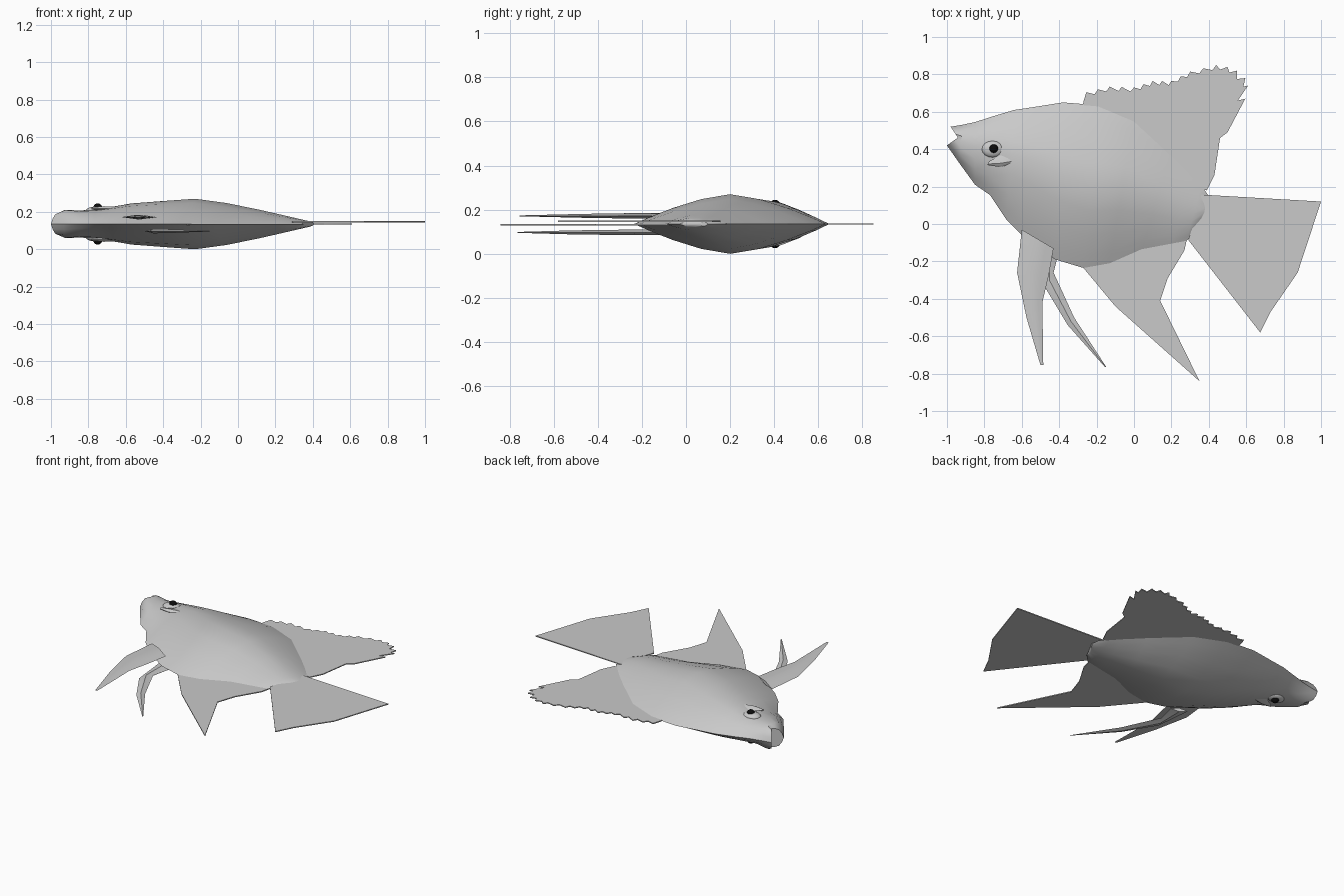
import bpy, bmesh, math
from mathutils import Vector

cube = bpy.data.objects.get("Cube")
if cube:
    bpy.data.objects.remove(cube, do_unlink=True)

MID = 0.135  # height of the plane of symmetry of the fish lying on its side


def material(name, value):
    m = bpy.data.materials.new(name)
    m.use_nodes = True
    colour = (value, value, value, 1)
    m.diffuse_color = colour
    m.node_tree.nodes["Principled BSDF"].inputs["Base Color"].default_value = colour
    return m


grey = material("soft grey", 0.588)
black = material("black", 0.004)


def finish(name, bm, mat, angle=35):
    bmesh.ops.recalc_face_normals(bm, faces=bm.faces)
    mesh = bpy.data.meshes.new(name)
    bm.to_mesh(mesh)
    bm.free()
    mesh.materials.append(mat)
    obj = bpy.data.objects.new(name, mesh)
    bpy.context.collection.objects.link(obj)
    bpy.ops.object.select_all(action="DESELECT")
    obj.select_set(True)
    bpy.context.view_layer.objects.active = obj
    bpy.ops.object.shade_smooth_by_angle(angle=math.radians(angle))
    return obj


def loft(name, stations, z=MID, steps=(-1, -.85, -.6, -.3, 0, .3, .6, .85, 1)):
    """Skin lens sections; station = (low edge, high edge, half thickness, ridge, power, bend)."""
    bm = bmesh.new()
    rings = []
    for a, b, h, ridge, power, bend in stations:
        a, b = Vector(a), Vector(b)
        upper, lower = [], []
        for u in steps:
            p = a.lerp(b, ridge + u * (ridge if u < 0 else 1 - ridge))
            p.x += bend * (1 - abs(u))
            dz = h * (1 - abs(u) ** power)
            upper.append((p.x, p.y, z + dz))
            lower.append((p.x, p.y, z - dz))
        rings.append([bm.verts.new(c) for c in upper + lower[-2:0:-1]])
    n = len(rings[0])
    for r, s in zip(rings, rings[1:]):
        for i in range(n):
            j = (i + 1) % n
            bm.faces.new((r[i], r[j], s[j], s[i]))
    # close both ends with strips between the two sides
    half = len(steps) - 1
    for r in (rings[0], rings[-1]):
        for i in range(half):
            quad = [r[i], r[i + 1], r[(n - i - 1) % n], r[(n - i) % n]]
            bm.faces.new(list(dict.fromkeys(quad)))
    return finish(name, bm, grey)


def plate(name, outline, z=MID, thick=0.006):
    bm = bmesh.new()
    face = bm.faces.new([bm.verts.new((x, y, z - thick / 2)) for x, y in outline])
    top = bmesh.ops.extrude_face_region(bm, geom=[face])["geom"]
    moved = [v for v in top if isinstance(v, bmesh.types.BMVert)]
    bmesh.ops.translate(bm, verts=moved, vec=(0, 0, thick))
    return finish(name, bm, grey)


def ball(name, centre, size, mat):
    bm = bmesh.new()
    bmesh.ops.create_uvsphere(bm, u_segments=16, v_segments=10, radius=1)
    bmesh.ops.scale(bm, verts=bm.verts, vec=size)
    bmesh.ops.translate(bm, verts=bm.verts, vec=centre)
    return finish(name, bm, mat, 60)


# body from the notched mouth to the tail root
loft("body", [
    ((-1, .42), (-.98, .52), .06, .42, 4, .05),
    ((-.93, .32), (-.92, .53), .076, .6, 3, 0),
    ((-.85, .21), (-.85, .545), .072, .6, 2.4, 0),
    ((-.77, .155), (-.75, .577), .078, .6, 2, 0),
    ((-.68, .02), (-.64, .61), .095, .6, 1.8, 0),
    ((-.6, -.06), (-.55, .623), .11, .6, 1.7, 0),
    ((-.42, -.19), (-.38, .65), .123, .54, 1.6, 0),
    ((-.27, -.235), (-.19, .635), .135, .5, 1.5, 0),
    ((-.13, -.21), (0, .555), .112, .53, 1.5, 0),
    ((.04, -.135), (.2, .37), .074, .53, 1.6, 0),
    ((.2, -.105), (.31, .26), .044, .5, 1.8, 0),
    ((.28, -.09), (.36, .205), .029, .5, 2, 0),
    ((.34, -.03), (.4, .15), .017, .5, 2, 0),
    ((.385, .06), (.405, .1), .01, .5, 2, 0),
])

# dorsal fin with a toothed edge
edge = [Vector(p) for p in ((-.255, .705), (-.13, .735), (0, .73), (.1, .765),
                            (.2, .765), (.3, .815), (.44, .85))]
dorsal = [(-.28, .6), (-.27, .655)]
for p, q in zip(edge, edge[1:]):
    for k in range(2):
        tip = p.lerp(q, k / 2)
        notch = p.lerp(q, k / 2 + .35) - Vector((0, .022))
        dorsal += [tuple(tip), tuple(notch)]
dorsal += [(.44, .85), (.46, .825), (.5, .84), (.51, .81), (.55, .82), (.55, .775),
           (.595, .78), (.585, .735), (.61, .74), (.555, .66), (.595, .67), (.5, .49),
           (.46, .46), (.43, .26), (.39, .18), (.3, .2), (0, .45)]
plate("dorsal_fin", dorsal)

# tail and anal fins
plate("tail_fin", [(.36, .157), (1, .12), (.875, -.26), (.73, -.47), (.675, -.58),
                   (.29, -.085), (.33, .03)], z=.147)
plate("anal_fin", [(-.29, -.2), (-.27, -.235), (-.1, -.44), (.35, -.84), (.14, -.41),
                   (.18, -.29), (.27, -.14), (.285, -.07), (0, -.08)], z=.132)

# paired pelvic fins
thin = (-1, -.5, 0, .5, 1)
loft("right_pelvic_fin", [
    ((-.6, -.03), (-.43, -.13), .012, .5, 1, 0),
    ((-.625, -.26), (-.455, -.27), .012, .5, 1, 0),
    ((-.575, -.5), (-.49, -.42), .009, .5, 1, 0),
    ((-.5, -.755), (-.485, -.755), .002, .5, 1, 0),
], z=.172, steps=thin)
loft("left_pelvic_fin", [
    ((-.5, -.1), (-.4, -.14), .012, .5, 1, 0),
    ((-.475, -.34), (-.43, -.26), .012, .5, 1, 0),
    ((-.355, -.54), (-.32, -.5), .009, .5, 1, 0),
    ((-.155, -.765), (-.148, -.765), .002, .5, 1, 0),
], z=.097, steps=thin)

# eyes, lids and gill folds on both flanks
for side, sign in (("upper", 1), ("lower", -1)):
    ball(side + "_eyelid", (-.755, .4, MID + sign * .07), (.06, .045, .024), grey)
    ball(side + "_eye", (-.75, .403, MID + sign * .085), (.024, .024, .025), black)
    loft(side + "_gill_fold", [
        ((-.785, .315), (-.775, .335), .006, .3, 1.5, 0),
        ((-.72, .305), (-.71, .37), .012, .3, 1.5, 0),
        ((-.66, .318), (-.66, .37), .01, .3, 1.5, 0),
        ((-.62, .333), (-.615, .345), .004, .4, 1.5, 0),
    ], z=MID + sign * .083, steps=thin)
